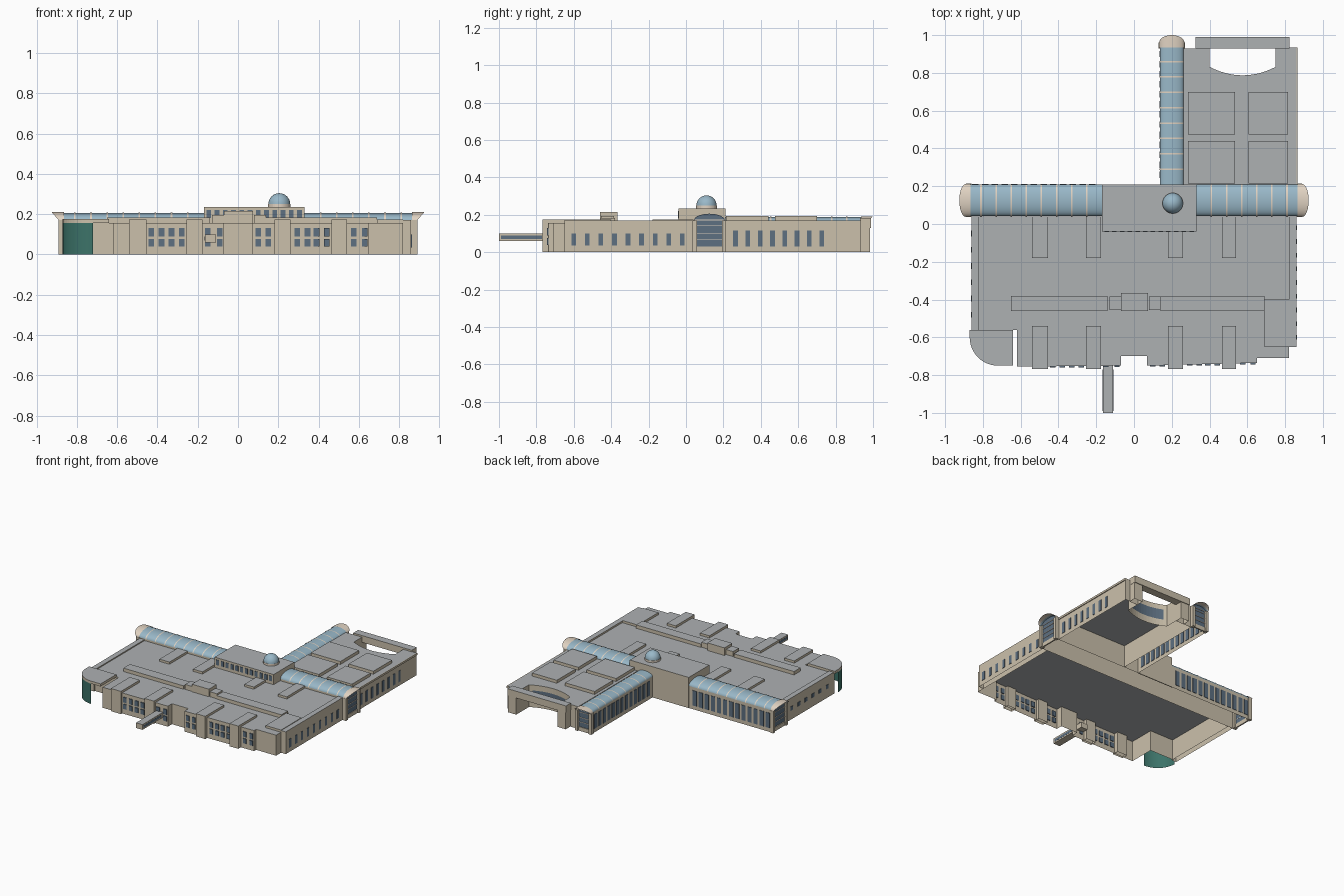
import bpy, bmesh, math

if "Cube" in bpy.data.objects:
    bpy.data.objects.remove(bpy.data.objects["Cube"])


def mat(name, rgb):
    m = bpy.data.materials.new(name)
    m.diffuse_color = (*rgb, 1)
    m.use_nodes = True
    m.node_tree.nodes["Principled BSDF"].inputs["Base Color"].default_value = m.diffuse_color
    return m


STONE = mat("stone", (0.60, 0.53, 0.41))
ROOF = mat("roof_grey", (0.42, 0.44, 0.45))
PANE = mat("window_blue", (0.11, 0.16, 0.22))
GLASS = mat("roof_glass", (0.32, 0.48, 0.58))
TEAL = mat("teal_glass", (0.045, 0.17, 0.14))
TRIM = mat("trim", (0.75, 0.65, 0.54))


def finish(name, bm, mats, smooth=False):
    bmesh.ops.recalc_face_normals(bm, faces=bm.faces)
    me = bpy.data.meshes.new(name)
    bm.to_mesh(me)
    bm.free()
    for m in mats:
        me.materials.append(m)
    for p in me.polygons:
        p.use_smooth = smooth
    ob = bpy.data.objects.new(name, me)
    bpy.context.collection.objects.link(ob)
    return ob


def prism(bm, pts, z0, z1, bottom=False):
    lo = [bm.verts.new((x, y, z0)) for x, y in pts]
    hi = [bm.verts.new((x, y, z1)) for x, y in pts]
    n = len(pts)
    for i in range(n):
        j = (i + 1) % n
        bm.faces.new((lo[i], lo[j], hi[j], hi[i]))
    bm.faces.new(hi).material_index = 1
    if bottom:
        bm.faces.new(lo[::-1])


def rect(x0, x1, y0, y1):
    return [(x0, y0), (x1, y0), (x1, y1), (x0, y1)]


def block(name, pts, z0, z1, bottom=False, mats=(STONE, ROOF)):
    bm = bmesh.new()
    prism(bm, pts, z0, z1, bottom)
    return finish(name, bm, mats)


def boxes(name, items, m):
    """several boxes (x0, x1, y0, y1, z0, z1) in one object"""
    bm = bmesh.new()
    for x0, x1, y0, y1, z0, z1 in items:
        prism(bm, rect(x0, x1, y0, y1), z0, z1, True)
    return finish(name, bm, (m, m))


def row_x(name, xs, y, w, z0, z1, d=0.003):
    boxes(name, [(x - w / 2, x + w / 2, y - d, y + d, z0, z1) for x in xs], PANE)


def row_y(name, ys, x, w, z0, z1, d=0.003):
    boxes(name, [(x - d, x + d, y - w / 2, y + w / 2, z0, z1) for y in ys], PANE)


def steps(a, b, n):
    return [a + (b - a) * i / (n - 1) for i in range(n)]


# main hall: open-bottomed shell with entrance notch and cut-away corner
block("main_hall", [(.82, .04), (-.82, .04), (-.82, -.56), (-.62, -.56), (-.62, -.755),
                    (-.07, -.75), (-.07, -.70), (.07, -.70), (.07, -.75), (.65, -.735),
                    (.65, -.71), (.82, -.71)], 0, .157)
block("east_strip", rect(.82, .86, -.65, .04), 0, .17)
block("west_strip", rect(-.86, -.82, -.57, .04), 0, .165)
block("east_roof_box", rect(.69, .82, -.65, -.40), .155, .174)

# rounded glass corner with roof slab
arc = [(-.72 - .15 * math.cos(a), -.60 - .15 * math.sin(a)) for a in steps(0, math.pi / 2, 13)]
block("corner_roof", arc + [(-.64, -.75), (-.64, -.56), (-.87, -.56)], .155, .175, True)
bm = bmesh.new()
rows = [[bm.verts.new((x, y, z)) for x, y in arc] for z in (0, .05, .10, .155)]
for a, b in zip(rows, rows[1:]):
    for i in range(12):
        bm.faces.new((a[i], a[i + 1], b[i + 1], b[i]))
finish("corner_glass", bm, (TEAL,), True)

# projecting bays at front, matching roof boxes at back
for i, (a, b) in enumerate([(-.54, -.455), (-.255, -.175), (.18, .26), (.465, .54)]):
    block(f"front_bay_{i}", rect(a, b, -.768, -.72), 0, .174)
    block(f"front_bay_roof_{i}", rect(a, b, -.72, -.54), .157, .174)
    block(f"rear_roof_box_{i}", rect(a, b, -.18, .04), .157, .174)

# roof spine
for i, (a, b, c, d, h) in enumerate([(-.65, -.14, -.46, -.38, .183), (.14, .69, -.46, -.38, .183),
                                     (-.13, -.07, -.455, -.385, .195), (.08, .14, -.455, -.385, .195),
                                     (-.07, .075, -.46, -.365, .215)]):
    block(f"roof_spine_{i}", rect(a, b, c, d), .157, h)

# entrance walkway with side glazing
block("entrance_bridge", rect(-.165, -.11, -1, -.70), .06, .10, True)
for i, x in enumerate((-.165, -.11)):
    boxes(f"bridge_glass_{i}", [(x - .001, x + .001, -.99, -.77, .07, .09)], PANE)

# front windows, two rows per group
for g, (xs, y) in enumerate([((-.43, -.38, -.33, -.28), -.753), ((-.15, -.09), -.751),
                             ((.10, .15), -.748), ((.295, .345, .39, .44), -.743),
                             ((.575, .63), -.737)]):
    for r, (z0, z1) in enumerate(((.04, .077), (.09, .13))):
        row_x(f"front_windows_{g}_{r}", xs, y, .028, z0, z1, .006)
row_y("east_windows", steps(-.60, -.02, 9), .86, .025, .035, .10)
row_y("west_windows", steps(-.48, -.05, 6), -.86, .03, .07, .10)


def gallery(name, place, c, hw, u0, u1, zs, rise, reach, ends, ribs):
    """barrel-vaulted hall; place(u, v) maps along/across to x, y"""
    N = 14

    def strip(part, f0, f1, m, grow=0.0):
        bm = bmesh.new()
        prev = None
        for k in range(N + 1):
            t = math.pi * k / N
            v = c - (hw + grow) * math.cos(t)
            z = zs + (rise + grow) * math.sin(t)
            cur = [bm.verts.new((*place(f(t), v), z)) for f in (f0, f1)]
            if prev:
                bm.faces.new((prev[0], prev[1], cur[1], cur[0]))
            prev = cur
        finish(f"{name}_{part}", bm, (m,), True)

    def lbox(ua, ub, va, vb, z0, z1):
        (xa, ya), (xb, yb) = place(ua, va), place(ub, vb)
        return (min(xa, xb), max(xa, xb), min(ya, yb), max(ya, yb), z0, z1)

    strip("vault", lambda t: u0, lambda t: u1, GLASS)
    for i, u in enumerate(ribs):
        strip(f"rib_{i}", lambda t: u - .004, lambda t: u + .004, TRIM, .002)
    # side walls
    bm = bmesh.new()
    for v in (c - hw, c + hw):
        bm.faces.new([bm.verts.new((*place(u, v), z)) for u, z in
                      ((u0, 0), (u1, 0), (u1, zs), (u0, zs))])
    finish(f"{name}_walls", bm, (STONE,))
    for e, (u, s) in enumerate(ends):
        # flared visor, piers, sill, arched window and its bars
        strip(f"visor_{e}", lambda t: u - s * .025, lambda t: u + s * reach * math.sin(t), TRIM, .004)
        boxes(f"{name}_piers_{e}", [lbox(u - s * .03, u, c + k * (hw + .006), c + k * (hw - .016), 0, zs)
                                    for k in (-1, 1)] +
              [lbox(u - s * .02, u - s * .01, c - hw, c + hw, 0, .03)], STONE)
        bm = bmesh.new()
        pts = [(c - hw, .03), (c + hw, .03)]
        pts += [(c + hw * math.cos(t), zs + rise * math.sin(t)) for t in steps(0, math.pi, N + 1)]
        bm.faces.new([bm.verts.new((*place(u - s * .015, v), z)) for v, z in pts])
        finish(f"{name}_end_window_{e}", bm, (PANE,))
        boxes(f"{name}_bars_{e}", [lbox(u - s * .016, u - s * .012, c - hw, c + hw, z, z + .004)
                                   for z in (.065, .10, .14, zs)], TRIM)


gallery("long_gallery", lambda u, v: (u, v), .125, .083, -.89, .89, .17, .036, .035,
        [(-.89, -1), (.89, 1)], steps(-.81, -.25, 8) + steps(.41, .81, 6))
gallery("north_gallery", lambda u, v: (v, u), .2, .063, .21, .96, .16, .028, .04,
        [(.96, 1)], steps(.29, .86, 8))
row_x("long_gallery_windows", steps(-.84, -.22, 13), .208, .034, .03, .145)
row_y("north_gallery_windows", steps(.26, .90, 13), .137, .034, .03, .14)

# raised lobby above the crossing, with rear wall down to the ground
block("lobby", rect(-.17, .33, -.04, .21), .157, .235)
boxes("lobby_rear_wall", [(-.17, .137, .204, .21, 0, .16)], STONE)
row_x("lobby_windows", steps(-.145, .305, 12), -.04, .024, .18, .22)
ring = [(.205 + .056 * math.cos(a), .11 + .056 * math.sin(a)) for a in steps(0, 2 * math.pi, 33)[:-1]]
block("dome_base", ring, .235, .25, mats=(TRIM, TRIM))
bm = bmesh.new()
bmesh.ops.create_uvsphere(bm, u_segments=32, v_segments=16, radius=.054)
bmesh.ops.delete(bm, geom=[v for v in bm.verts if v.co.z < -.001], context='VERTS')
bmesh.ops.translate(bm, verts=bm.verts, vec=(.205, .11, .25))
finish("dome", bm, (GLASS,), True)

# north wing, its two arms and the curved court wall in one outline
court = [(x, .787 + .045 * ((x - .575) / .175) ** 2) for x in steps(.75, .40, 15)]
block("north_wing", [(.263, .21), (.86, .21), (.86, .935), (.75, .935)] + court +
      [(.40, .93), (.263, .93)], 0, .17)
boxes("wing_cornice", [(.86, .866, .21, .935, .155, .17)], STONE)
for i, (a, b) in enumerate([(.285, .535), (.605, .815)]):
    for j, (c, d) in enumerate([(.215, .44), (.475, .70)]):
        block(f"wing_roof_panel_{i}_{j}", rect(a, b, c, d), .17, .193)
row_y("wing_windows", steps(.265, .725, 8), .86, .025, .03, .115)

# curved court glazing
bm = bmesh.new()
for p, q in zip(court[1:], court[2:-1]):
    bm.faces.new([bm.verts.new((x, y + .003, z)) for (x, y), z in
                  ((p, .05), (q, .05), (q, .13), (p, .13))])
finish("court_glass", bm, (PANE,))

# portal closing the court: two piers and a lintel
for i, (a, b) in enumerate([(.33, .40), (.75, .82)]):
    block(f"portal_pier_{i}", rect(a, b, .93, .985), 0, .13)
block("portal_lintel", rect(.325, .822, .93, .99), .13, .182, True)
